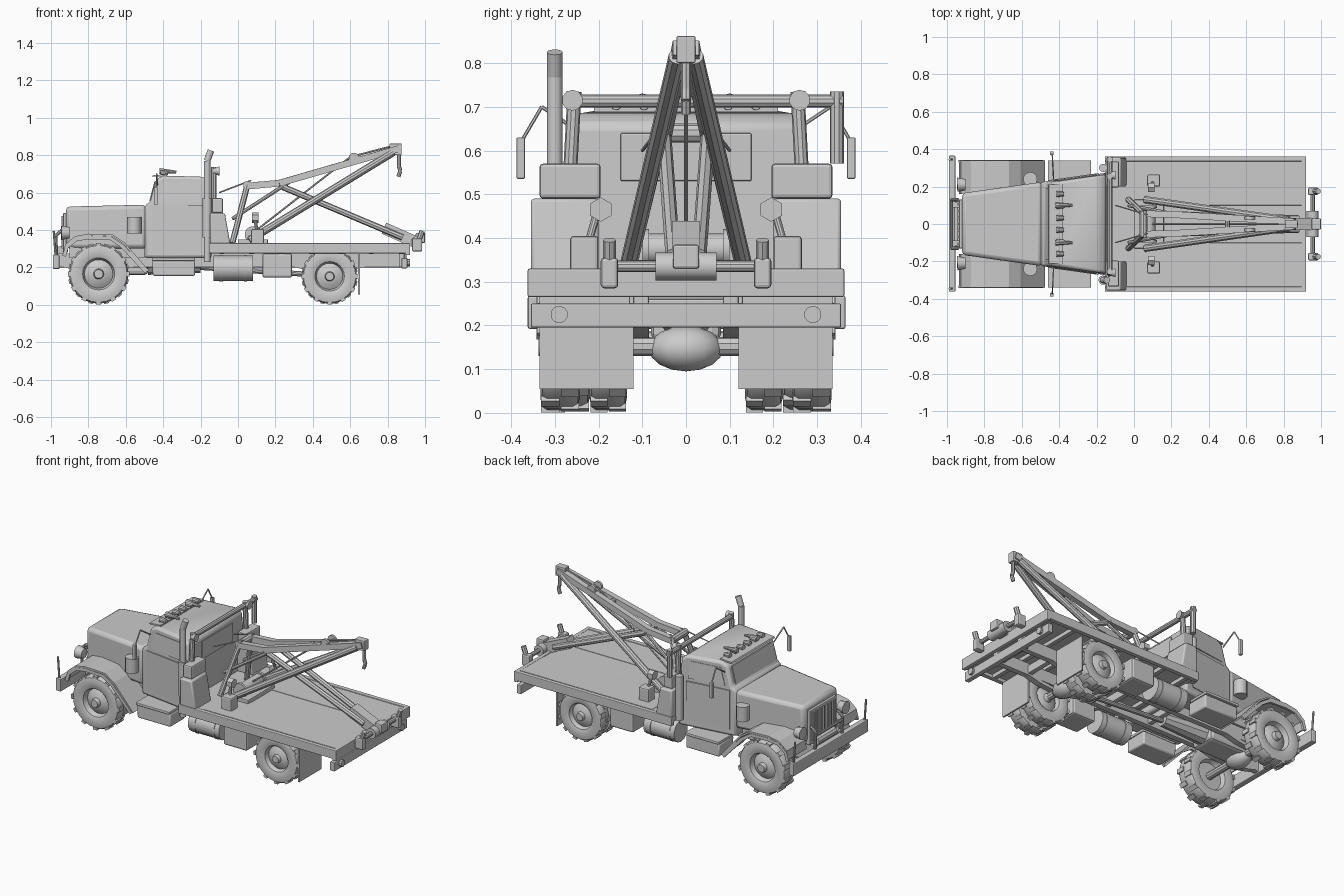
import bpy, bmesh, math
from mathutils import Vector, Matrix

if "Cube" in bpy.data.objects:
    bpy.data.objects.remove(bpy.data.objects["Cube"])


def finish(name, bm, bevel=0, smooth=False):
    bmesh.ops.remove_doubles(bm, verts=bm.verts, dist=1e-5)
    bmesh.ops.recalc_face_normals(bm, faces=bm.faces)
    me = bpy.data.meshes.new(name)
    bm.to_mesh(me)
    bm.free()
    ob = bpy.data.objects.new(name, me)
    bpy.context.collection.objects.link(ob)
    if bevel:
        m = ob.modifiers.new("bevel", "BEVEL")
        m.width, m.segments, m.limit_method = bevel, 2, "ANGLE"
    if smooth:
        bpy.context.view_layer.objects.active = ob
        ob.select_set(True)
        bpy.ops.object.shade_smooth_by_angle(angle=math.radians(35))
        ob.select_set(False)
    return ob


def box(name, x, y, z, bevel=0.004):
    bm = bmesh.new()
    c = [(a + b) / 2 for a, b in (x, y, z)]
    s = [abs(b - a) for a, b in (x, y, z)]
    bmesh.ops.create_cube(bm, size=1, matrix=Matrix.Translation(c) @ Matrix.Diagonal((*s, 1)))
    return finish(name, bm, bevel)


def tube(name, pts, r, n=10, r2=None):
    bm = bmesh.new()
    for p, q in zip(pts, pts[1:]):
        p, q = Vector(p), Vector(q)
        d = q - p
        twist = Matrix.Rotation(math.pi / 4 if n == 4 else 0, 4, "Z")
        mat = Matrix.Translation((p + q) / 2) @ d.to_track_quat("Z", "Y").to_matrix().to_4x4() @ twist
        bmesh.ops.create_cone(bm, cap_ends=True, segments=n, radius1=r,
                              radius2=r if r2 is None else r2, depth=d.length, matrix=mat)
    return finish(name, bm, 0, n > 4)


def prism(name, prof, half, lo=None, bevel=0.0):
    """Extrude an x-z outline across y; half(x, z) gives the half width, or lo..half are fixed limits."""
    bm = bmesh.new()
    f = half if callable(half) else lambda x, z: half
    g = (lambda x, z: -f(x, z)) if lo is None else (lambda x, z: lo)
    a = [bm.verts.new((x, g(x, z), z)) for x, z in prof]
    b = [bm.verts.new((x, f(x, z), z)) for x, z in prof]
    bm.faces.new(a)
    bm.faces.new(b)
    for i in range(len(prof)):
        j = (i + 1) % len(prof)
        bm.faces.new((a[i], a[j], b[j], b[i]))
    return finish(name, bm, bevel, bevel > 0)


def wheel(name, x, y, z, r, w, side, lugs=24):
    """Tyre, dished rim and hub turned about the y axis; side points outwards."""
    prof = [(0, .55), (.14, .55), (.17, .35), (.3, .3), (.46, .15), (.52, .42), (.58, .46), (.78, .5), (.92, .45),
            (.965, .33), (.965, -.33), (.92, -.45), (.78, -.5), (.56, -.44), (.5, -.2), (0, -.2)]
    bm = bmesh.new()
    seg = 24
    rows = [[bm.verts.new((x + r * k * math.cos(t), y + side * w * h, z + r * k * math.sin(t)))
             for t in (2 * math.pi * i / seg for i in range(seg))] for k, h in prof]
    for a, b in zip(rows, rows[1:]):
        for i in range(seg):
            j = (i + 1) % seg
            bm.faces.new((a[i], a[j], b[j], b[i]))
    for i in range(lugs):
        t = 2 * math.pi * i / lugs
        m = (Matrix.Translation((x, y, z)) @ Matrix.Rotation(t, 4, "Y")
             @ Matrix.Translation((r * .95, (.25 if i % 2 else -.25) * w, 0)) @ Matrix.Diagonal((r * .09, w * .46, r * .16, 1)))
        bmesh.ops.create_cube(bm, size=1, matrix=m)
    return finish(name, bm, 0, True)


def strip(name, path, y0, y1, t):
    bm = bmesh.new()
    a = [bm.verts.new((x, y0, z)) for x, z in path]
    b = [bm.verts.new((x, y1, z)) for x, z in path]
    for i in range(len(path) - 1):
        bm.faces.new((a[i], a[i + 1], b[i + 1], b[i]))
    ob = finish(name, bm)
    m = ob.modifiers.new("thickness", "SOLIDIFY")
    m.thickness, m.offset = t, 0


# Cab and bonnet share one plan taper
def taper(x, z, grow=0.0):
    return 0.165 + (x + 0.92) * 0.141 - max(0, z - 0.53) * 0.06 + grow


prism("cab", [(-.5, .25), (-.5, .53), (-.47, .55), (-.44, .67), (-.4, .69), (-.19, .685), (-.15, .66), (-.14, .25)],
      taper, bevel=0.015)
prism("bonnet", [(-.92, .30), (-.92, .525), (-.49, .535), (-.49, .30)], taper, bevel=0.022)
prism("doors", [(-.46, .29), (-.46, .53), (-.19, .53), (-.19, .29)], lambda x, z: taper(x, z, .004))
prism("side_windows", [(-.43, .55), (-.4, .655), (-.21, .655), (-.20, .55)], lambda x, z: taper(x, z, .003))
prism("windscreen", [(-.474, .555), (-.447, .66), (-.43, .66), (-.46, .555)], .19)
box("rear_window", (-.145, -.136), (-.15, .15), (.53, .64))
prism("sun_visor", [(-.46, .685), (-.455, .693), (-.38, .698), (-.38, .685)], .21)

# Grille, guard and front bumper
box("grille", (-.935, -.91), (-.13, .13), (.28, .49))
for i in range(7):
    y = -.105 + i * .035
    box("grille_bar", (-.943, -.93), (y - .006, y + .006), (.30, .475), 0)
box("front_bumper", (-.99, -.955), (-.362, .365), (.192, .268), .005)
for s in (-1, 1):
    tube("bumper_guard", [(-.97, s * .13, .26), (-.975, s * .13, .37), (-.94, s * .13, .40)], .009)
    tube("marker_rod", [(-.975, s * .345, .26), (-.985, s * .345, .395)], .006)
tube("guard_crossbar", [(-.975, -.13, .35), (-.975, .13, .35)], .008)
tube("front_winch", [(-.945, -.09, .29), (-.945, .09, .29)], .025)

# Chassis, axles, drive line
for s in (-1, 1):
    box("frame_rail", (-.96, .9), (s * .085, s * .12), (.2, .275))
for x in (-.55, -.2, .1, .35, .65, .85):
    box("cross_member", (x, x + .03), (-.1, .1), (.21, .26))
box("engine_sump", (-.82, -.48), (-.08, .08), (.16, .31), .02)
tube("gearbox", [(-.48, 0, .22), (-.2, 0, .21)], .06, 10, .04)
tube("drive_shaft", [(-.2, 0, .2), (.42, 0, .16)], .014)
for n, x, z in (("front", -.745, .165), ("rear", .49, .152)):
    tube(n + "_axle", [(x, -.27, z), (x, .27, z)], .022)
    bm = bmesh.new()
    bmesh.ops.create_uvsphere(bm, u_segments=12, v_segments=8, radius=1,
                              matrix=Matrix.Translation((x, 0, z - .005)) @ Matrix.Diagonal((.06, .085, .052, 1)))
    finish(n + "_differential", bm, 0, True)
    for s in (-1, 1):
        strip(n + "_leaf_spring", [(x - .2, .215), (x - .1, .19), (x, .18), (x + .1, .19), (x + .2, .215)],
              s * .085, s * .12, .02)

for s in (-1, 1):
    # Wheels: single at the front, double at the rear
    wheel("front_wheel", -.745, s * .275, .165, .165, .11, s)
    wheel("rear_outer_wheel", .49, s * .288, .152, .152, .09, s)
    wheel("rear_inner_wheel", .49, s * .178, .152, .152, .085, -s)
    # Front fender, headlight, air cleaner
    strip("front_fender", [(-.93, .27), (-.92, .32), (-.87, .362), (-.8, .375), (-.67, .37), (-.61, .33), (-.48, .18)],
          s * .16, s * .34, .01)
    strip("fender_lip", [(-.93, .26), (-.915, .31), (-.865, .35), (-.8, .36), (-.68, .355), (-.62, .315), (-.49, .175)],
          s * .328, s * .342, .02)
    prism("inner_fender", [(-.9, .25), (-.9, .37), (-.65, .37), (-.5, .3), (-.5, .25)], s * .165, s * .15)
    tube("headlight", [(-.9, s * .21, .385), (-.945, s * .21, .385)], .03, 12, .038)
    tube("air_cleaner", [(-.555, s * .24, .38), (-.555, s * .24, .47)], .038, 12)
    # Steps, tanks, toolboxes, mudflaps
    box("cab_step", (-.46, -.23), (s * .2, s * .34), (.235, .252))
    prism("step_box", [(-.455, .155), (-.46, .235), (-.23, .235), (-.23, .155)], s * .33, s * .19, .008)
    tube("fuel_tank", [(-.13, s * .235, .195), (.08, s * .235, .195)], .068, 14)
    for x in (-.09, .04):
        tube("tank_strap", [(x - .009, s * .235, .195), (x + .009, s * .235, .195)], .071, 14)
    box("underbody_toolbox", (.13, .29), (s * .17, s * .33), (.145, .275), .012)
    box("mudflap", (.642, .652), (s * .12, s * .335), (.055, .27), 0)
    prism("tall_locker", [(-.15, .32), (-.15, .49), (-.07, .49), (-.04, .32)], s * .355, s * .2, .008)
    box("upper_locker", (-.14, -.08), (s * .195, s * .335), (.49, .57), .008)
    # Mirrors with thin arms
    box("mirror", (-.45, -.43), (s * .368, s * .388), (.535, .63))
    tube("mirror_arm", [(-.43, s * .24, .64), (-.435, s * .33, .70), (-.437, s * .377, .62)], .004, 6)
    # Light-bar posts
    tube("light_bar_post", [(-.13, s * .265, .55), (-.13, s * .255, .735)], .016)
    tube("work_light", [(-.13, s * .26, .715), (-.1, s * .26, .715)], .016, 10, .024)
tube("beacon_light", [(-.13, .345, .57), (-.13, .345, .735)], .016)

# Exhaust stack and rear light bar
tube("exhaust_stack", [(-.165, -.3, .23), (-.165, -.3, .77), (-.145, -.3, .825)], .018, 12)
tube("muffler", [(-.165, -.3, .36), (-.165, -.3, .57)], .025, 12)
tube("air_intake_pipe", [(-.165, .3, .3), (-.165, .3, .57)], .022, 12)
tube("rear_light_bar", [(-.13, -.26, .713), (-.13, .36, .713)], .015)
for i in range(6):
    y = -.16 + i * .064
    tube("roof_light", [(-.375, y, .705), (-.415, y, .705)], .012, 10, .017)
for s in (-1, 1):
    tube("roof_horn", [(-.33, s * .1, .71), (-.42, s * .1, .715)], .007, 10, .016)

# Flat bed with plates and edging
box("bed_deck", (-.155, .915), (-.35, .35), (.295, .325))
for s in (-1, 1):
    box("bed_side_rail", (-.155, .915), (s * .335, s * .362), (.275, .33))
    box("deck_plate", (0.0, .91), (s * .1, s * .33), (.32, .328), .002)
for i in range(7):
    x = -.1 + i * .16
    box("bed_crossbeam", (x, x + .025), (-.34, .34), (.272, .297), 0)
box("bed_rear_edge", (.895, .92), (-.362, .362), (.265, .33))
box("rear_bumper", (.875, .905), (-.355, .355), (.195, .25))
for s in (-1, 1):
    tube("tail_light", [(.9, s * .29, .225), (.92, s * .29, .225)], .02)
    box("bumper_bracket", (.86, .89), (s * .09, s * .13), (.2, .3))

# Winch and control pedestals behind the cab
tube("winch_drum", [(.08, -.085, .375), (.08, .085, .375)], .035, 14)
box("winch_base", (.0, .16), (-.13, .13), (.32, .35))
for s in (-1, 1):
    tube("winch_flange", [(.08, s * .085, .375), (.08, s * .1, .375)], .045, 14)
    box("control_pedestal", (.07, .14), (s * .2, s * .265), (.32, .405), .008)
    tube("control_lever", [(.1, s * .22, .4), (.09, s * .2, .47)], .009)
    tube("lever_head", [(.075, s * .195, .465), (.11, s * .195, .465)], .028, 6)

# Crane: converging booms, lower struts and descending lift arms
for s in (-1, 1):
    tube("upper_boom", [(.05, s * .055, .635), (.22, s * .05, .65), (.86, s * .012, .835)], .025, 4)
    tube("boom_strut", [(.06, s * .13, .345), (.83, s * .02, .815)], .02, 10)
    tube("mast_leg", [(-.03, s * .13, .33), (.05, s * .055, .64)], .016, 8)
    tube("mast_brace", [(-.03, s * .1, .46), (.28, s * .04, .66)], .01, 8)
    tube("lift_arm", [(.24, s * .05, .63), (.88, s * .03, .36)], .017, 8)
    tube("stay_cable", [(-.1, s * .1, .6), (.07, s * .05, .665)], .004, 6)
    tube("boom_pulley", [(.62, s * .025, .785), (.62, s * .04, .785)], .028, 12)
tube("mast_crosspiece", [(.05, -.07, .64), (.05, .07, .64)], .022)
tube("boom_spacer", [(.5, -.04, .735), (.5, .04, .735)], .014)
box("boom_head", (.81, .875), (-.022, .022), (.8, .862), .004)
tube("hoist_cable", [(.1, 0, .4), (.6, 0, .79), (.86, 0, .858)], .005, 6)
tube("tow_hook", [(.86, 0, .81), (.86, 0, .74), (.868, 0, .715), (.857, 0, .685)], .011, 8)

# Wheel-lift end at the tail
tube("lift_sleeve", [(.78, 0, .41), (.95, 0, .335)], .045, 4)
tube("lift_crossbar", [(.955, -.07, .335), (.955, .07, .335)], .032, 12)
tube("lift_axle", [(.955, -.18, .335), (.955, .18, .335)], .013)
for s in (-1, 1):
    box("lift_cradle", (.93, .985), (s * .155, s * .195), (.285, .355), .008)
    tube("lift_peg", [(.965, s * .175, .34), (.985, s * .175, .395)], .015, 8)
box("lift_fork", (.95, 1.0), (-.03, .03), (.33, .385), .006)
